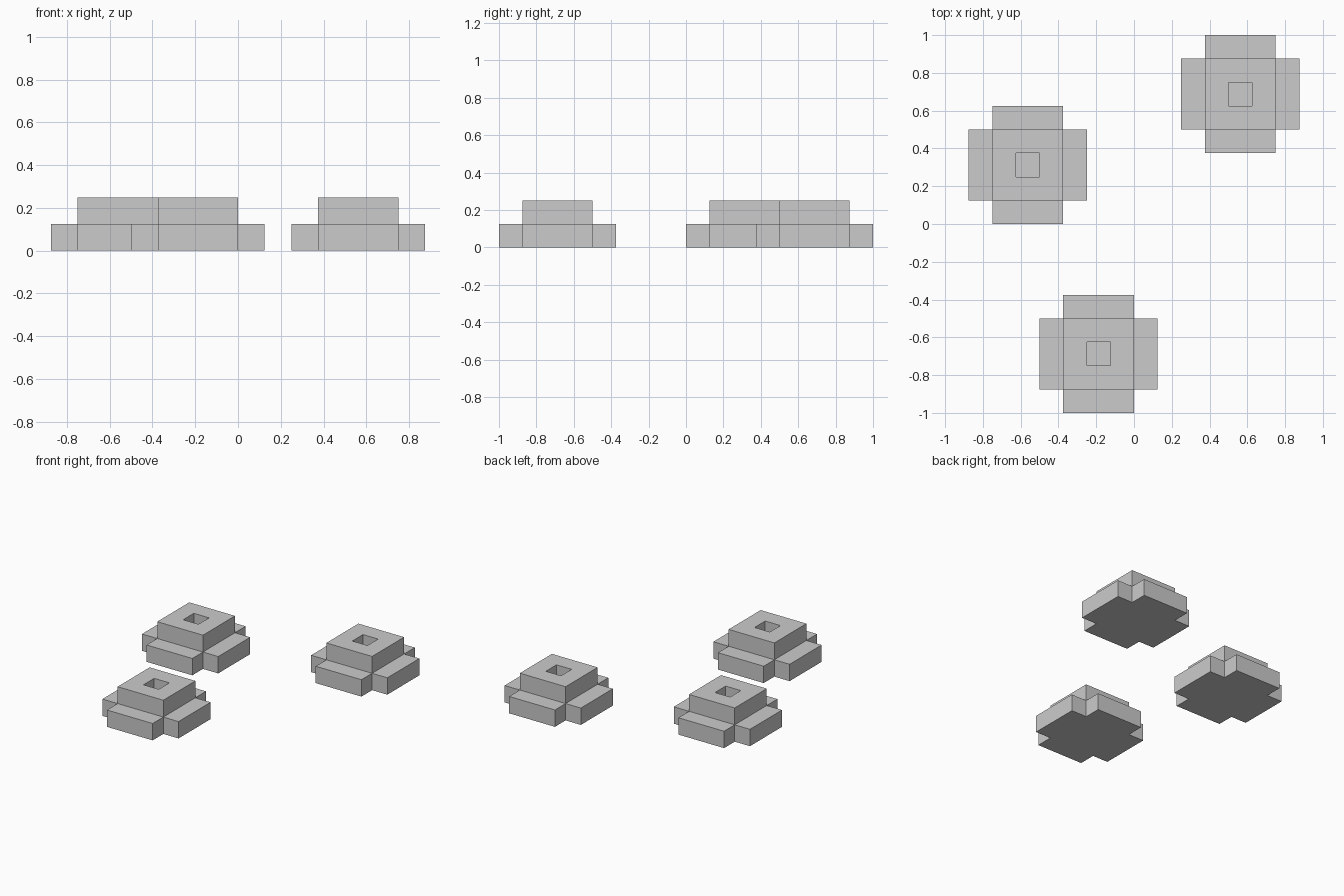
import bpy, bmesh
from mathutils import Vector, Matrix

if "Cube" in bpy.data.objects:
    bpy.data.objects.remove(bpy.data.objects["Cube"])

U = 0.125  # one block unit


def extrude_up(bm, faces, height, keep_base):
    faces = list(faces)
    geom = bmesh.ops.extrude_face_region(bm, geom=faces)["geom"]
    verts = [g for g in geom if isinstance(g, bmesh.types.BMVert)]
    top = [g for g in geom if isinstance(g, bmesh.types.BMFace)]
    bmesh.ops.translate(bm, verts=verts, vec=(0, 0, height))
    if not keep_base:
        old = [f for f in faces if f.is_valid]
        if old:
            bmesh.ops.delete(bm, geom=old, context='FACES')
    return top


def stepped_block(name, x, y):
    bm = bmesh.new()
    # 5 x 5 grid of cells with the corners removed: cross-shaped base
    bmesh.ops.create_grid(bm, x_segments=5, y_segments=5, size=2.5 * U)
    corners = [f for f in bm.faces
               if all(abs(c) > 1.5 * U for c in f.calc_center_median().xy)]
    bmesh.ops.delete(bm, geom=corners, context='FACES')
    top = extrude_up(bm, bm.faces, U, True)

    # raised 3 x 3 tier with an open centre cell
    ring = [f for f in top
            if 0.5 * U < max(abs(c) for c in f.calc_center_median().xy) < 1.5 * U]
    extrude_up(bm, ring, U, False)

    bmesh.ops.recalc_face_normals(bm, faces=bm.faces)
    bmesh.ops.dissolve_limit(bm, angle_limit=0.01, verts=bm.verts, edges=bm.edges)

    mesh = bpy.data.meshes.new(name)
    bm.to_mesh(mesh)
    bm.free()
    obj = bpy.data.objects.new(name, mesh)
    obj.location = (x, y, 0)
    bpy.context.collection.objects.link(obj)


# three identical stepped blocks
stepped_block("stepped_block_left", -4.5 * U, 2.5 * U)
stepped_block("stepped_block_right", 4.5 * U, 5.5 * U)
stepped_block("stepped_block_front", -1.5 * U, -5.5 * U)
